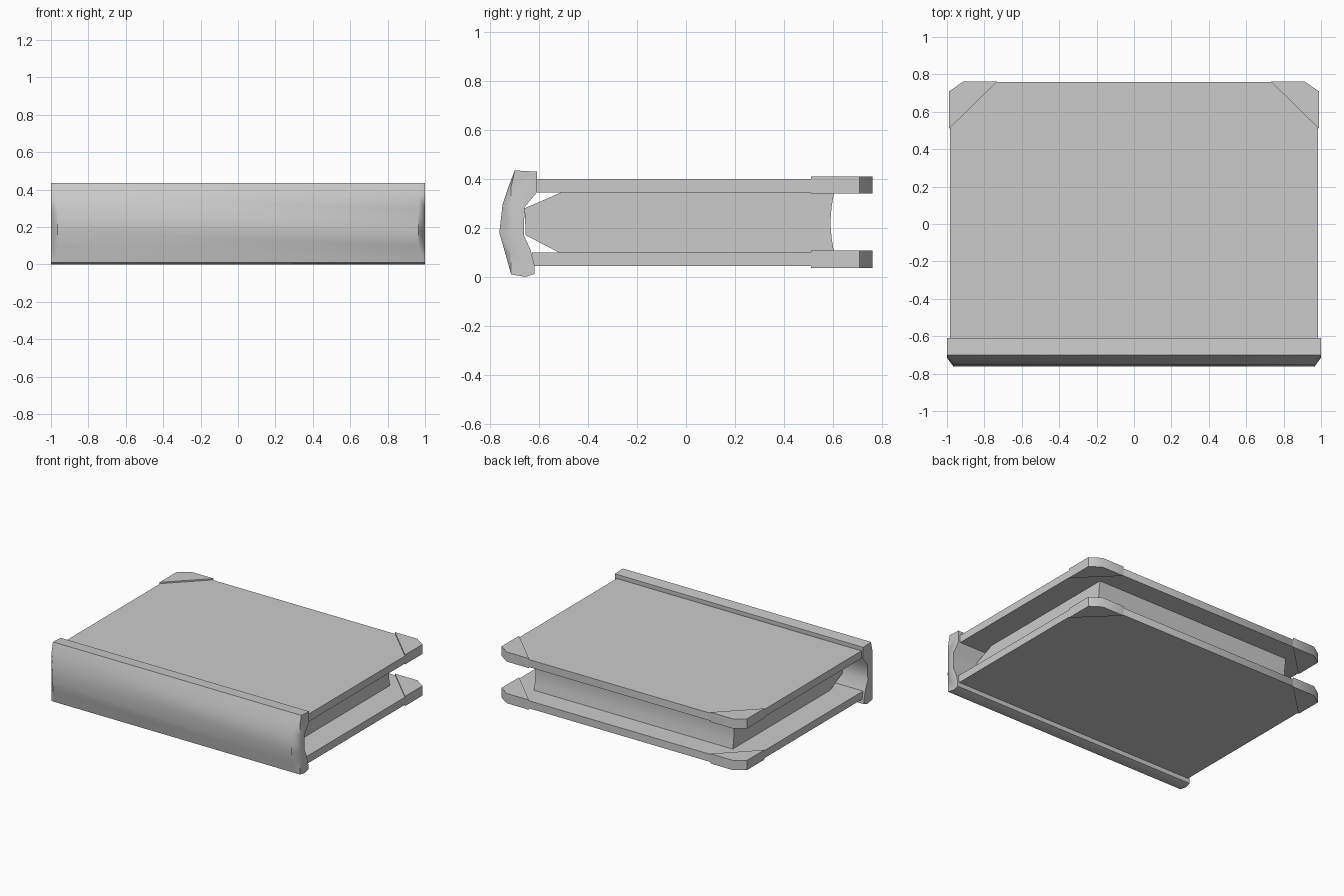
import bpy

if "Cube" in bpy.data.objects:
    bpy.data.objects.remove(bpy.data.objects["Cube"])


def loft(name, rings, angle=0.6):
    """Closed solid through matching rings of 3D points, ends capped."""
    n = len(rings[0])
    verts = [p for r in rings for p in r]
    faces = [tuple(range(n)), tuple(range(len(verts) - n, len(verts)))[::-1]]
    for k in range(len(rings) - 1):
        a, b = k * n, (k + 1) * n
        faces += [(a + i, b + i, b + (i + 1) % n, a + (i + 1) % n) for i in range(n)]
    me = bpy.data.meshes.new(name)
    me.from_pydata(verts, [], faces)
    ob = bpy.data.objects.new(name, me)
    bpy.context.collection.objects.link(ob)
    bpy.ops.object.select_all(action='DESELECT')
    ob.select_set(True)
    bpy.context.view_layer.objects.active = ob
    # consistent outward normals
    bpy.ops.object.mode_set(mode='EDIT')
    bpy.ops.mesh.select_all(action='SELECT')
    bpy.ops.mesh.normals_make_consistent(inside=False)
    bpy.ops.object.mode_set(mode='OBJECT')
    bpy.ops.object.shade_smooth_by_angle(angle=angle)
    return ob


def slab(name, outline, z0, z1):
    return loft(name, [[(x, y, z) for x, y in outline] for z in (z0, z1)])


# spine: curved shell section running across x, outer edge trimmed at both ends
spine = [(-.61, .43), (-.70, .435), (-.725, .37), (-.75, .295), (-.763, .18),
         (-.74, .10), (-.715, .01), (-.655, 0), (-.62, .012), (-.62, .05),
         (-.635, .11), (-.663, .17), (-.66, .285), (-.61, .345)]
loft("spine", [[(x, max(y, lim), z) for y, z in spine]
               for x, lim in ((-1, -.715), (-.965, -1), (.965, -1), (1, -.715))], 0.8)

# page block: rounded back, slightly hollow fore edge
pages = [(-.52, .10), (-.655, .17), (-.66, .28), (-.51, .345),
         (.605, .345), (.595, .285), (.59, .222), (.595, .16), (.605, .10)]
loft("page_block", [[(x, y, z) for y, z in pages] for x in (-.8, .8)])

# covers and their corner guards
cover = [(-.985, -.63), (.985, -.63), (.985, .70), (.90, .758), (-.90, .758), (-.985, .70)]
guard = [(.73, .763), (.91, .763), (.988, .71), (.988, .51)]
for label, z0, z1 in (("bottom", .045, .10), ("top", .345, .40)):
    slab(label + "_cover", cover, z0, z1)
    g0, g1 = (.037, .108) if label == "bottom" else (.34, .41)
    for side, s in (("left", -1), ("right", 1)):
        slab(f"{label}_{side}_corner_guard", [(s * x, y) for x, y in guard], g0, g1)
